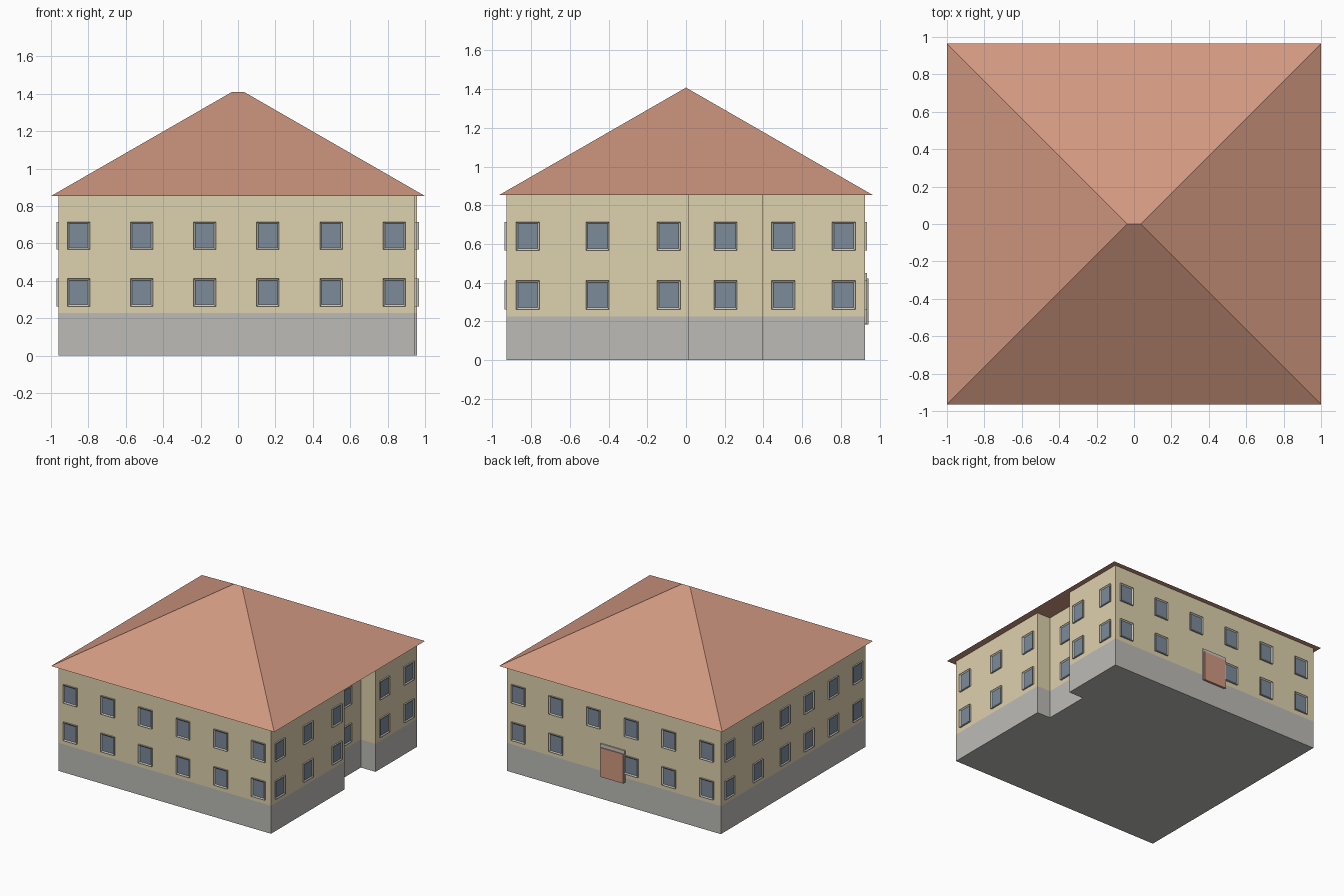
import bpy, bmesh, math
from mathutils import Matrix, Vector

if "Cube" in bpy.data.objects:
    bpy.data.objects.remove(bpy.data.objects["Cube"], do_unlink=True)


def material(name, r, g, b):
    """Flat colour given as 0-255 display values, stored linear."""
    col = [((c / 255 + 0.055) / 1.055) ** 2.4 for c in (r, g, b)] + [1]
    m = bpy.data.materials.new(name)
    m.use_nodes = True
    m.diffuse_color = col
    m.node_tree.nodes["Principled BSDF"].inputs["Base Color"].default_value = col
    return m


CREAM = material("cream_plaster", 222, 209, 174)
GREY = material("grey_plinth", 188, 187, 182)
CLAY = material("terracotta", 208, 152, 128)
GLASS = material("blue_grey_glass", 124, 139, 154)
TRIM = material("pale_trim", 200, 197, 186)


def finish(name, bm, *mats):
    bmesh.ops.recalc_face_normals(bm, faces=bm.faces)
    me = bpy.data.meshes.new(name)
    bm.to_mesh(me)
    bm.free()
    for m in mats:
        me.materials.append(m)
    ob = bpy.data.objects.new(name, me)
    bpy.context.collection.objects.link(ob)
    return ob


def prism(name, outline, z0, z1, mat):
    bm = bmesh.new()
    base = bm.faces.new([bm.verts.new((x, y, z0)) for x, y in outline])
    top = bmesh.ops.extrude_face_region(bm, geom=[base], use_keep_orig=True)
    bmesh.ops.translate(bm, vec=(0, 0, z1 - z0),
                        verts=[v for v in top["geom"] if isinstance(v, bmesh.types.BMVert)])
    return finish(name, bm, mat)


def add_box(bm, lo, hi):
    lo, hi = Vector(lo), Vector(hi)
    mat = Matrix.Translation((lo + hi) / 2) @ Matrix.Diagonal((*(hi - lo), 1))
    return bmesh.ops.create_cube(bm, size=1, matrix=mat)["verts"]


# Body: one footprint with a recess in the +x side
LEFT, FRONT, BACK = -0.96, -0.927, 0.925
SIDE_A, RECESS, SIDE_B = 0.945, 0.825, 0.957
NOTCH_0, NOTCH_1 = 0.013, 0.394
PLINTH, EAVE, RIDGE = 0.227, 0.853, 1.408
footprint = [(LEFT, FRONT), (SIDE_A, FRONT), (SIDE_A, NOTCH_0), (RECESS, NOTCH_0),
             (RECESS, NOTCH_1), (SIDE_B, NOTCH_1), (SIDE_B, BACK), (LEFT, BACK)]
prism("plinth", footprint, 0, PLINTH, GREY)
prism("walls", footprint, PLINTH, EAVE, CREAM)

# Hipped roof with a short ridge and flat soffit
bm = bmesh.new()
a, b, c, d = [bm.verts.new((x, y, EAVE)) for x, y in
              ((-1, -0.965), (1, -0.965), (1, 0.965), (-1, 0.965))]
r0, r1 = [bm.verts.new((x, 0, RIDGE)) for x in (-0.035, 0.035)]
for f in ((a, b, r1, r0), (b, c, r1), (c, d, r0, r1), (d, a, r0), (a, d, c, b)):
    bm.faces.new(f)
finish("roof", bm, CLAY)

# Windows: shallow boxes whose front face is inset and pushed in as the pane
WIN_W, ROWS, ROW_H = 0.121, (0.262, 0.566), 0.149


def windows(name, turn, wall, centres, skip=()):
    """Place window rows on a wall at distance `wall` outward, turned about z."""
    bm = bmesh.new()
    for row, z in enumerate(ROWS):
        for i, x in enumerate(centres):
            if (row, i) in skip:
                continue
            verts = add_box(bm, (x - WIN_W / 2, -wall - 0.011, z),
                            (x + WIN_W / 2, -wall + 0.01, z + ROW_H))
            pane = min({f for v in verts for f in v.link_faces},
                       key=lambda f: f.calc_center_median().y)
            bmesh.ops.inset_region(bm, faces=[pane], thickness=0.01, use_even_offset=True)
            bmesh.ops.translate(bm, verts=pane.verts, vec=(0, 0.007, 0))
            pane.material_index = 1
    bm.transform(Matrix.Rotation(math.radians(turn), 4, "Z"))
    finish(name, bm, TRIM, GLASS)


long_side = [-0.852, -0.515, -0.178, 0.16, 0.498, 0.836]
windows("front_windows", 0, -FRONT, long_side)
windows("back_windows", 180, BACK, long_side, skip={(0, 2)})
windows("left_windows", -90, -LEFT, [-0.817, -0.457, -0.11, 0.195, 0.51, 0.82])
windows("right_front_windows", 90, SIDE_A, [-0.817, -0.457, -0.09])
windows("right_recess_windows", 90, RECESS, [0.204])
windows("right_back_windows", 90, SIDE_B, [0.502, 0.815])

# Back door with a surround
bm = bmesh.new()
add_box(bm, (-0.105, BACK - 0.01, 0.19), (0.115, BACK + 0.01, 0.45))
finish("door_surround", bm, TRIM)
bm = bmesh.new()
add_box(bm, (-0.095, BACK - 0.01, 0.185), (0.105, BACK + 0.017, 0.422))
finish("back_door", bm, CLAY)
